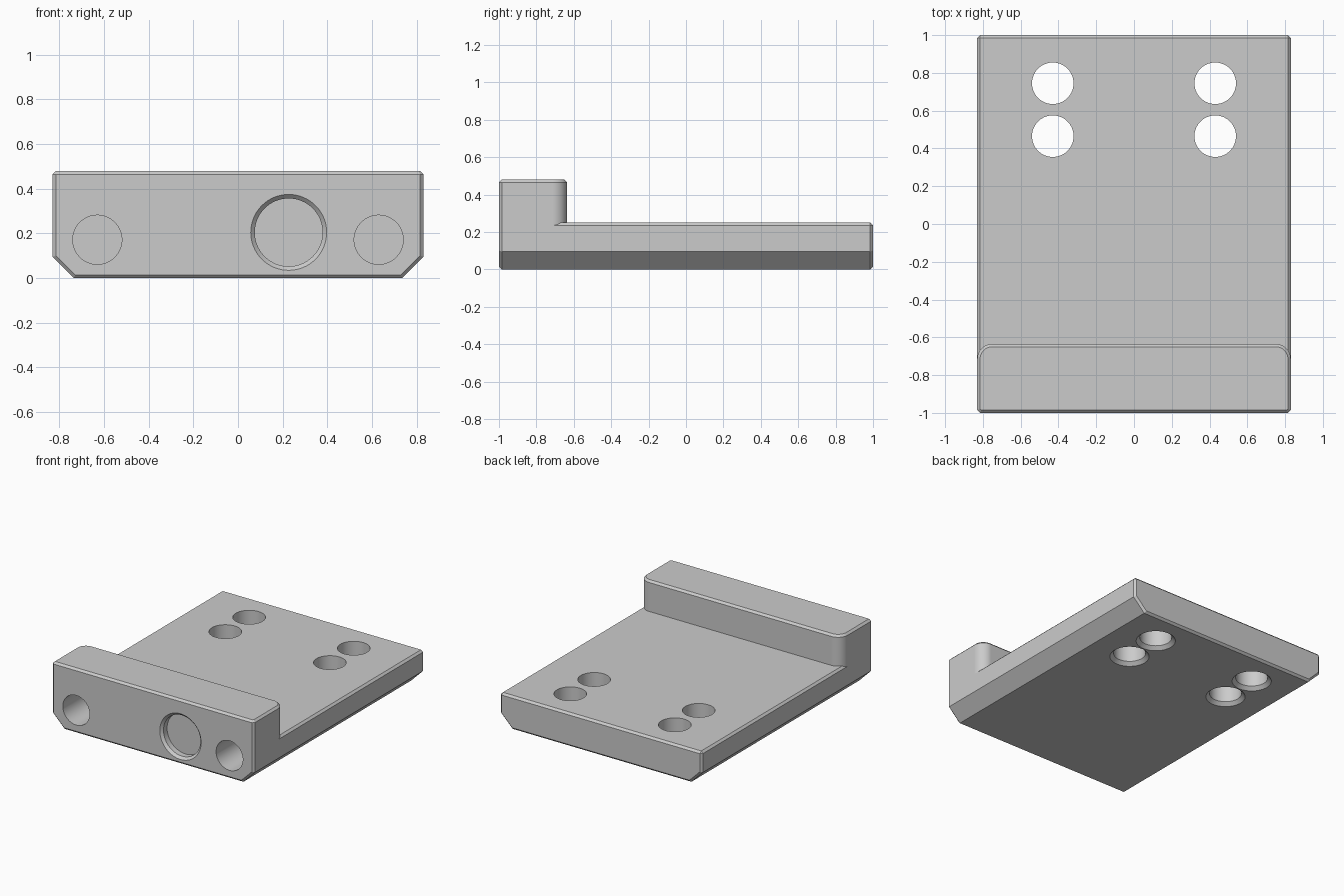
import bpy, bmesh, math
from mathutils import Matrix, Vector

cube = bpy.data.objects.get("Cube")
if cube:
    bpy.data.objects.remove(cube, do_unlink=True)

W, L = 0.83, 1.0              # half width, half length
PLATE_Z, WALL_Z = 0.25, 0.48  # plate top, front wall top
WALL_BACK = -0.635
EDGE, CORNER, KEEL = 0.015, 0.08, 0.095

grey = bpy.data.materials.new("grey metal")
grey.use_nodes = True
grey.diffuse_color = (0.6, 0.6, 0.6, 1)
grey.node_tree.nodes["Principled BSDF"].inputs["Base Color"].default_value = grey.diffuse_color


def finish(bm, name):
    bmesh.ops.recalc_face_normals(bm, faces=bm.faces)
    mesh = bpy.data.meshes.new(name)
    bm.to_mesh(mesh)
    bm.free()
    mesh.materials.append(grey)
    obj = bpy.data.objects.new(name, mesh)
    bpy.context.collection.objects.link(obj)
    return obj


def prism(name, outline, direction, wanted):
    """Extrude a closed outline, then chamfer the edges chosen by a rule."""
    bm = bmesh.new()
    face = bm.faces.new([bm.verts.new(p) for p in outline])
    geom = bmesh.ops.extrude_face_region(bm, geom=[face])["geom"]
    bmesh.ops.translate(bm, vec=direction,
                        verts=[v for v in geom if isinstance(v, bmesh.types.BMVert)])
    bmesh.ops.recalc_face_normals(bm, faces=bm.faces)
    edges = [e for e in bm.edges if wanted(e.verts[0].co, e.verts[1].co)]
    bmesh.ops.bevel(bm, geom=edges, offset=EDGE, segments=1, affect='EDGES')
    return finish(bm, name)


def lathe_cutter(name, profile, location, forward, sides=64):
    """Round cutter from (radius, depth) pairs, along +z or along +y."""
    bm = bmesh.new()
    rings = []
    for r, d in profile:
        rings.append([bm.verts.new((r * math.cos(a), r * math.sin(a), d))
                      for a in (math.tau * i / sides for i in range(sides))])
    for a, b in zip(rings, rings[1:]):
        for i in range(sides):
            j = (i + 1) % sides
            bm.faces.new((a[i], a[j], b[j], b[i]))
    bm.faces.new(rings[0])
    bm.faces.new(rings[-1])
    turn = Matrix.Rotation(-math.pi / 2, 4, 'X') if forward else Matrix()
    bm.transform(Matrix.Translation(location) @ turn)
    return finish(bm, name)


def combine(obj, other, operation):
    mod = obj.modifiers.new(operation.lower(), 'BOOLEAN')
    mod.operation, mod.solver, mod.object = operation, 'EXACT', other
    bpy.context.view_layer.objects.active = obj
    bpy.ops.object.modifier_apply(modifier=mod.name)
    bpy.data.objects.remove(other, do_unlink=True)


# Plate with chamfered keel sides; both ends and the top long edges are eased
section = [(-W, PLATE_Z), (-W, KEEL), (KEEL - W, 0), (W - KEEL, 0), (W, KEEL), (W, PLATE_Z)]


def plate_edge(a, b):
    same_end = abs(a.y - b.y) < 1e-4
    return same_end or min(a.z, b.z) > PLATE_Z - 1e-4


plate = prism("mounting_plate", [(x, -L, z) for x, z in section],
              Vector((0, 2 * L, 0)), plate_edge)

# Raised front wall with rounded rear corners
half = [(W - EDGE, -L), (W, EDGE - L)]
for i in range(13):
    a = math.pi / 2 * i / 12
    half.append((W - CORNER + CORNER * math.cos(a), WALL_BACK - CORNER + CORNER * math.sin(a)))
outline = half + [(-x, y) for x, y in reversed(half)]
low = PLATE_Z - 0.1
wall = prism("front_wall", [(x, y, low) for x, y in outline],
             Vector((0, 0, WALL_Z - low)),
             lambda a, b: min(a.z, b.z) > WALL_Z - 1e-4)
combine(plate, wall, 'UNION')

# Through holes near the back, countersunk underneath; blind holes in front
for side in (-1, 1):
    for y in (0.465, 0.745):
        cutter = lathe_cutter("bolt_hole", [(0.145, -0.01), (0.11, 0.025), (0.11, 0.4)],
                              (side * 0.43, y, 0), False)
        combine(plate, cutter, 'DIFFERENCE')
    cutter = lathe_cutter("pin_hole", [(0.11, -0.05), (0.11, 0.28)],
                          (side * 0.63, -L, 0.172), True)
    combine(plate, cutter, 'DIFFERENCE')

# Shallow round recess with a chamfered rim
cutter = lathe_cutter("round_recess", [(0.18, -0.01), (0.152, 0.018), (0.152, 0.06)],
                      (0.227, -L, 0.205), True)
combine(plate, cutter, 'DIFFERENCE')

# Smooth round surfaces, crisp flat ones
bpy.ops.object.select_all(action='DESELECT')
plate.select_set(True)
bpy.context.view_layer.objects.active = plate
bpy.ops.object.shade_smooth_by_angle(angle=math.radians(30))
normals = plate.modifiers.new("even_normals", 'WEIGHTED_NORMAL')
normals.keep_sharp = True
